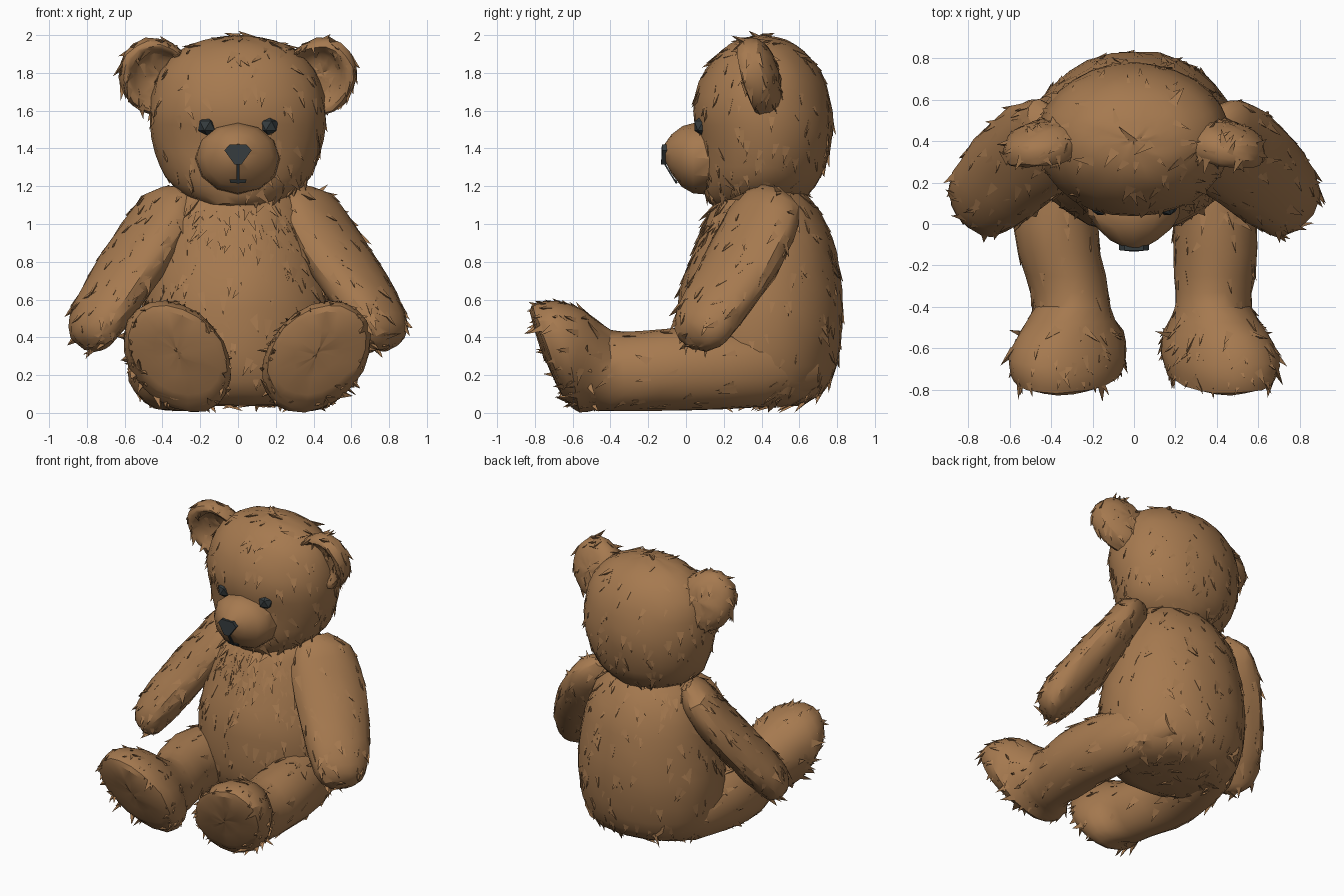
import bpy, bmesh, math, random
from mathutils import Vector as V

if "Cube" in bpy.data.objects:
    bpy.data.objects.remove(bpy.data.objects["Cube"])

random.seed(7)

def material(name, rgb):
    m = bpy.data.materials.new(name)
    m.diffuse_color = (*rgb, 1)
    m.use_nodes = True
    m.node_tree.nodes["Principled BSDF"].inputs["Base Color"].default_value = m.diffuse_color
    return m

BROWN = material("brown fur", (0.38, 0.193, 0.079))
DARK = material("dark slate", (0.036, 0.045, 0.048))

def finish(bm, name, mat, angle=30):
    bmesh.ops.recalc_face_normals(bm, faces=bm.faces)
    me = bpy.data.meshes.new(name)
    bm.to_mesh(me)
    bm.free()
    me.materials.append(mat)
    ob = bpy.data.objects.new(name, me)
    bpy.context.collection.objects.link(ob)
    bpy.ops.object.select_all(action='DESELECT')
    ob.select_set(True)
    bpy.context.view_layer.objects.active = ob
    bpy.ops.object.shade_smooth_by_angle(angle=math.radians(angle))
    return ob

def smooth_rings(rings, n):
    """Catmull-Rom interpolation of (centre, u, v) rings."""
    out = []
    for i in range(len(rings) - 1):
        q = [rings[max(0, min(len(rings) - 1, i + k))] for k in (-1, 0, 1, 2)]
        for s in range(n):
            t = s / n
            w = (-t + 2*t*t - t**3, 2 - 5*t*t + 3*t**3, t + 4*t*t - 3*t**3, t**3 - t*t)
            out.append([sum((q[k][j] * (w[k] / 2) for k in range(4)), V((0, 0, 0))) for j in range(3)])
    return out + [rings[-1]]

def tuft(bm, p, nrm, flow, size):
    """Thin pointed lock of fur lying on the surface."""
    d = flow + V([random.uniform(-.6, .6) for _ in range(3)])
    d -= nrm * d.dot(nrm)
    if d.length < .05:
        return
    d.normalize()
    side = d.cross(nrm) * size * random.uniform(.15, .28)
    pts = (p + side, p - side, p - nrm * .02 + d * size * .4,
           p + d * size + nrm * size * random.uniform(.03, .16))
    a, b, c, t = [bm.verts.new((q.x, q.y, max(q.z, 0))) for q in pts]
    for f in ((a, b, t), (b, c, t), (c, a, t), (a, c, b)):
        bm.faces.new(f)

def loft(name, rings, seg=22, sub=2, side=1, fur=0, flow=(0, 0, -1), size=.085, rough=.006, only=None):
    bm = bmesh.new()
    rows = []
    rs = smooth_rings(rings, sub)
    def add(p):
        p = p + V([random.uniform(-rough, rough) for _ in range(3)])
        return bm.verts.new((p.x * side, p.y, max(p.z, 0)))
    for c, u, v in rs:
        rows.append([add(c + u * math.cos(k * math.tau / seg) + v * math.sin(k * math.tau / seg))
                     for k in range(seg)])
    for r0, r1 in zip(rows, rows[1:]):
        for k in range(seg):
            bm.faces.new((r0[k], r0[k-1], r1[k-1], r1[k]))
    for row, ring in ((rows[0], rs[0]), (rows[-1], rs[-1])):
        tip = add(ring[0])
        for k in range(seg):
            bm.faces.new((row[k], row[k-1], tip))
    bmesh.ops.recalc_face_normals(bm, faces=bm.faces)
    bm.normal_update()
    # fur locks scattered by face area
    spots = [(f.calc_center_median(), f.normal.copy(), f.calc_area(), [w.co.copy() for w in f.verts])
             for f in bm.faces if only is None or only(f.calc_center_median(), f.normal)]
    if fur:
        for p, nrm, _, cs in random.choices(spots, weights=[s[2] for s in spots], k=fur):
            tuft(bm, p.lerp(random.choice(cs), random.random() * .8), nrm, V(flow),
                 size * random.uniform(.6, 1.3))
    return finish(bm, name, BROWN)

def zring(z, y0, y1, rx):
    return (V((0, (y0 + y1) / 2, z)), V((rx, 0, 0)), V((0, (y1 - y0) / 2, 0)))

# torso
loft("body", [zring(*r) for r in (
    (.04, .15, .60, .32), (.10, .03, .72, .43), (.25, -.03, .80, .49), (.45, -.045, .83, .51),
    (.65, -.03, .83, .49), (.85, .04, .795, .45), (1.0, .10, .745, .40), (1.12, .16, .67, .34),
    (1.22, .24, .58, .24))], seg=28, fur=300)
# denser ruff of fur on the chest
loft("chest_fur", [zring(*r) for r in (
    (.78, .025, .70, .42), (.92, .067, .70, .40), (1.05, .12, .68, .355), (1.14, .17, .62, .30))],
    seg=24, fur=110, size=.11, only=lambda p, n: n.y < -.3 and abs(p.x) < .3)

# head
loft("head", [zring(*r) for r in (
    (1.075, .20, .50, .14), (1.11, .12, .59, .22), (1.2, .085, .685, .345), (1.3, .075, .74, .41),
    (1.45, .06, .775, .455), (1.6, .035, .775, .467), (1.75, .07, .74, .437), (1.87, .14, .67, .367),
    (1.95, .23, .58, .255), (1.985, .31, .49, .13), (1.997, .38, .42, .03))],
    seg=28, fur=210, size=.085, rough=.004)

# muzzle
loft("muzzle", [(V((0, y, z)), V((rx, 0, 0)), V((0, 0, rz))) for y, z, rx, rz in (
    (.14, 1.345, .225, .19), (.04, 1.35, .22, .187), (-.02, 1.357, .18, .163),
    (-.08, 1.37, .115, .105), (-.112, 1.378, .05, .045))], seg=12, sub=1, rough=.003)

# nose, mouth lines
def plate(name, pts, depth):
    bm = bmesh.new()
    front = [bm.verts.new(p) for p in pts]
    back = [bm.verts.new((x, y + depth, z)) for x, y, z in pts]
    bm.faces.new(front)
    bm.faces.new(back)
    for i in range(len(pts)):
        bm.faces.new((front[i-1], front[i], back[i], back[i-1]))
    finish(bm, name, DARK)

plate("nose", [(-.045, -.128, 1.42), (.045, -.128, 1.42), (.072, -.126, 1.39),
               (.018, -.132, 1.315), (-.018, -.132, 1.315), (-.072, -.126, 1.39)], .05)
plate("mouth_line", [(-.009, -.122, 1.325), (.009, -.122, 1.325),
                     (.009, -.055, 1.215), (-.009, -.055, 1.215)], .009)
plate("mouth", [(-.045, -.062, 1.235), (.045, -.062, 1.235), (.04, -.052, 1.216), (-.04, -.052, 1.216)], .009)

for s, label in ((1, "right"), (-1, "left")):
    # eye
    bm = bmesh.new()
    bmesh.ops.create_icosphere(bm, subdivisions=1, radius=.056)
    bmesh.ops.translate(bm, verts=bm.verts, vec=(.162 * s, .092, 1.52))
    finish(bm, "eye_" + label, DARK, 20)

    # cupped ear, back to rim to hollow
    u, v = V((.2, -.03, 0)), V((.02, -.055, .203))
    n = V((.12, 1, .27)).normalized()
    loft("ear_" + label, [(V((.43 - h, .39, 1.782)) + n * d, u * k, v * k) for d, k, h in (
        (.10, .25, 0), (.085, .6, 0), (.045, .92, 0), (-.02, 1.0, 0), (-.065, .92, 0),
        (-.055, .78, .01), (-.01, .6, .02), (.01, .25, .02))],
        seg=18, side=s, fur=80, size=.075)

    # flattened arm with its broad face turned front and outward
    major, minor = V((.6, .8, 0)), V((.64, -.48, .6))
    loft("arm_" + label, [(V((x, y, z)), major * a, minor * b) for x, y, z, a, b in (
        (.31, .44, 1.175, .10, .05), (.37, .43, 1.10, .20, .11), (.455, .37, .95, .24, .13),
        (.57, .28, .77, .24, .135), (.69, .165, .58, .215, .135), (.76, .095, .46, .18, .12),
        (.79, .07, .385, .13, .085), (.80, .065, .35, .05, .035))],
        seg=18, side=s, fur=110, flow=(.43 * s, -.43, -.8))

    # leg and upturned foot, the two legs differ slightly in direction
    xs = ((.22, .32, .39, .39, .38, .395, .415, .42, .42, .42) if s > 0 else
          (.22, .31, .38, .33, .30, .305, .32, .32, .32, .32))
    shape = ((.70, .25, .10, 0, .12), (.42, .235, .19, 0, .20), (0, .235, .205, 0, .22),
             (-.25, .22, .195, 0, .21), (-.40, .225, .185, 0, .215), (-.52, .28, .245, -.03, .27),
             (-.625, .298, .28, -.06, .295), (-.705, .315, .265, -.085, .265),
             (-.74, .315, .225, -.085, .22), (-.755, .315, .03, -.015, .03))
    rings = [(V((x, y, z)), V((ru, 0, .02 if y < -.5 else 0)), V((.06 * vz / .28 if y < -.5 else 0, vy, vz)))
             for x, (y, z, ru, vy, vz) in zip(xs, shape)]
    loft("leg_" + label, rings, seg=20, side=s, fur=110, flow=(0, -1, -.2), rough=.004,
         only=lambda p, n: n.y > -.6 and p.z > .04)
    # shaggy fur around the sole
    loft("foot_fur_" + label, [(c, a * .97, b * .97) for c, a, b in rings[5:8]], seg=20, side=s,
         fur=100, flow=(0, -1, -.4), size=.085, only=lambda p, n: n.y > -.6 and p.z > .04)
